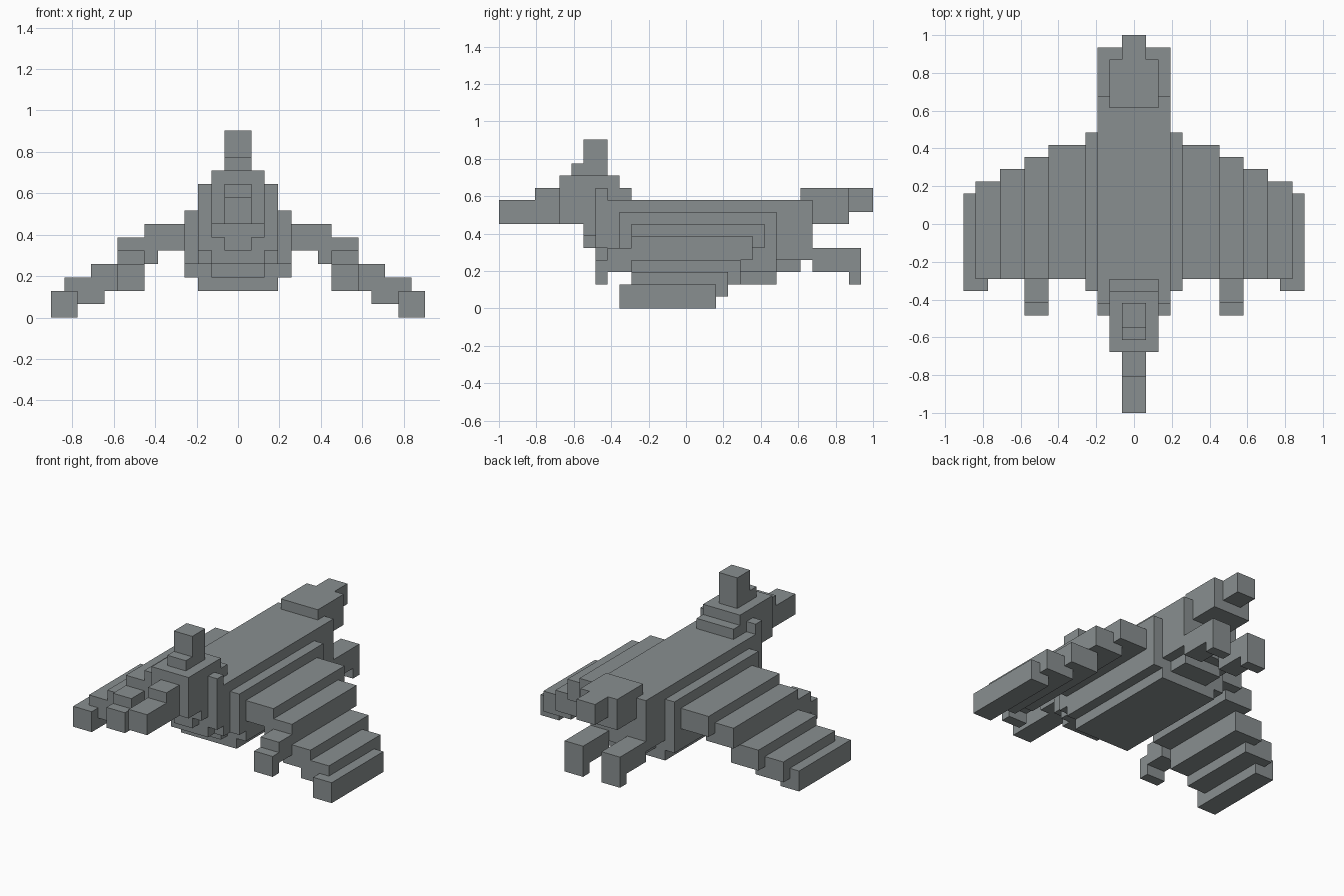
import bpy
import bmesh

if "Cube" in bpy.data.objects:
    bpy.data.objects.remove(bpy.data.objects["Cube"])

U = 2 / 31  # one block; the model is 31 blocks long

grey = bpy.data.materials.new("dark_grey")
grey.diffuse_color = (0.25, 0.275, 0.28, 1)
grey.use_nodes = True
grey.node_tree.nodes["Principled BSDF"].inputs["Base Color"].default_value = grey.diffuse_color


def part(name, boxes, mirror=False):
    """Boxes are (x0, x1, y0, y1, z0, z1) in blocks, y counted from the nose tip."""
    bm = bmesh.new()
    for box in boxes:
        x0, x1, y0, y1, z0, z1 = box
        for side in ((1, -1) if mirror else (1,)):
            cube = bmesh.ops.create_cube(bm, size=1)
            for v in cube["verts"]:
                v.co.x = side * (x0 if v.co.x * side < 0 else x1) * U
                v.co.y = ((y0 if v.co.y < 0 else y1) - 15.5) * U
                v.co.z = (z0 if v.co.z < 0 else z1) * U
    bmesh.ops.recalc_face_normals(bm, faces=bm.faces)
    mesh = bpy.data.meshes.new(name)
    bm.to_mesh(mesh)
    bm.free()
    mesh.materials.append(grey)
    obj = bpy.data.objects.new(name, mesh)
    bpy.context.collection.objects.link(obj)


def centred(half, *rest):
    return (-half, half) + rest


# Fuselage
part("fuselage", [centred(3, 10, 26, 4, 9)])
part("fuselage_sides", [centred(4, 11, 23, 3, 8), centred(4, 10, 11, 4, 8)])
part("belly_keel", [centred(2, 10, 25, 3, 4), centred(3, 11, 23, 2, 3)])

# Head, nose, chin and crest
part("head", [centred(2, 5, 10, 7, 11), centred(2, 10, 11, 9, 10)])
part("nose", [centred(1, 3, 5, 7, 10), centred(1, 0, 3, 7, 9)])
part("chin", [centred(2, 7, 10, 6, 7), centred(1, 7, 10, 5, 6), centred(2, 8, 10, 4, 6)])
part("crest", [centred(1, 6, 7, 11, 12), centred(1, 7, 9, 11, 14)])
part("cheek_plate", [(2, 3, 8, 9, 5, 10)], mirror=True)
part("collar", [centred(3, 9, 10, 4, 9)])

# Tail and rear feet
part("tail", [centred(2, 25, 29, 7, 10), centred(1, 29, 31, 8, 10)])
part("rear_foot", [(1, 3, 26, 29, 3, 5), (1, 3, 29, 30, 2, 5)], mirror=True)

# Stepped wings, from root to tip
part("wing", [
    (4, 7, 11, 22, 5, 7),
    (6, 9, 11, 21, 4, 6),
    (8, 11, 11, 20, 2, 4),
    (10, 13, 11, 19, 1, 3),
    (12, 14, 10, 18, 0, 2),
], mirror=True)

# Claws under the wings
part("wing_claw", [(7, 9, 8, 9, 2, 4), (7, 9, 9, 11, 3, 5)], mirror=True)
